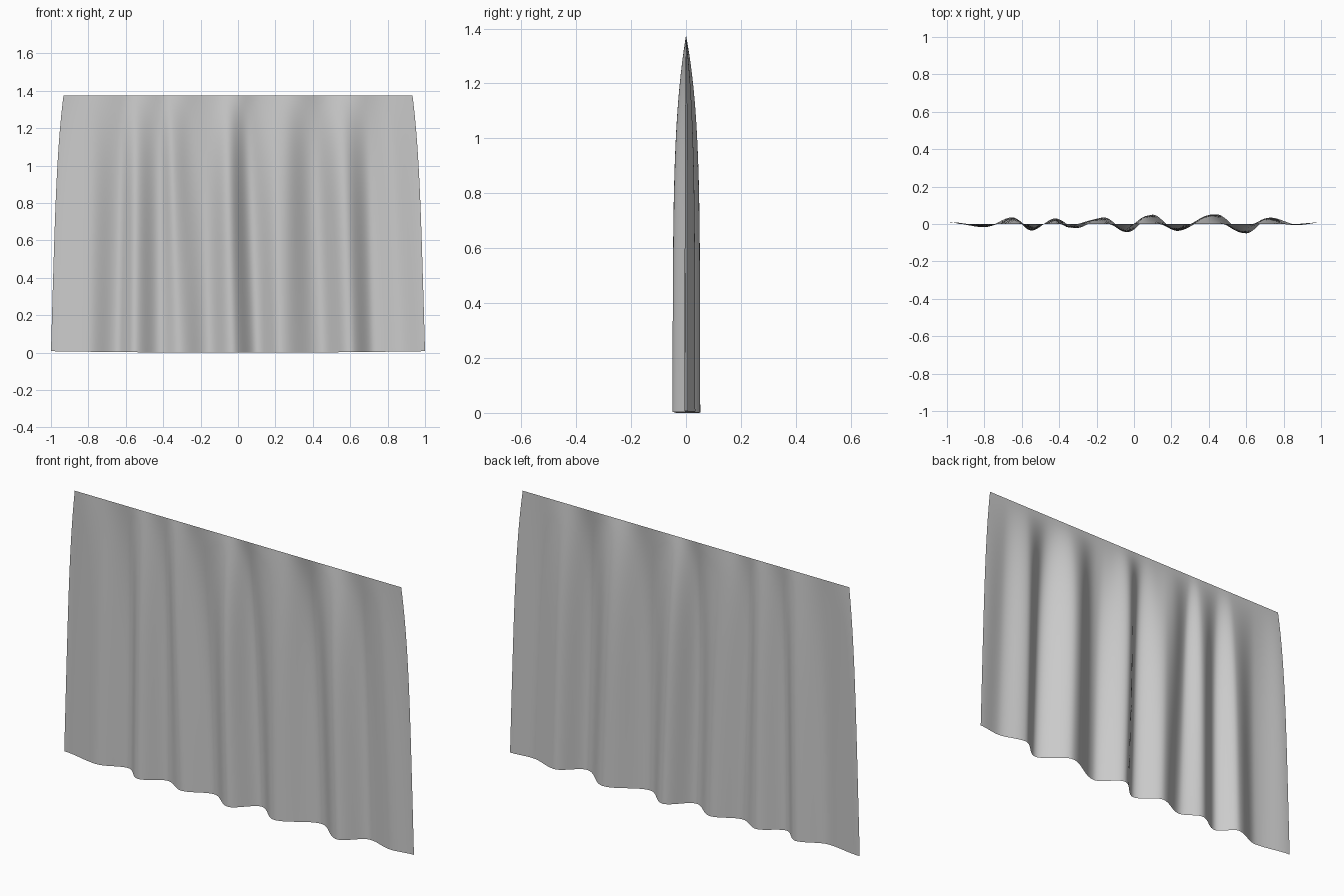
import bpy, bmesh, math

if "Cube" in bpy.data.objects:
    bpy.data.objects.remove(bpy.data.objects["Cube"])

HEIGHT = 1.375

# Fold crests and troughs: (x at hem, x near the top, depth y)
FOLDS = [(-1.0, -0.94, 0.010), (-0.80, -0.78, -0.017), (-0.65, -0.63, 0.036),
         (-0.55, -0.54, -0.035), (-0.42, -0.42, 0.030), (-0.31, -0.36, -0.022),
         (-0.16, -0.21, 0.035), (-0.03, -0.07, -0.042), (0.10, 0.06, 0.050),
         (0.23, 0.20, -0.037), (0.44, 0.40, 0.052), (0.60, 0.56, -0.050),
         (0.73, 0.70, 0.034), (0.88, 0.83, -0.005), (1.0, 0.94, 0.008)]


def fold_depth(x, t):
    """Smooth wave through the folds at height fraction t."""
    pts = [(a + (b - a) * t, y) for a, b, y in FOLDS]
    for (x0, y0), (x1, y1) in zip(pts, pts[1:]):
        if x <= x1:
            s = min(max((x - x0) / (x1 - x0), 0), 1)
            return y0 + (y1 - y0) * s * s * (3 - 2 * s)
    return pts[-1][1]


# Curtain sheet: pinched straight at the top, flaring into folds at the hem
bm = bmesh.new()
bmesh.ops.create_grid(bm, x_segments=160, y_segments=48, size=1)
for v in bm.verts:
    u, t = v.co.x, (v.co.y + 1) / 2
    half_width = 1.0 - 0.04 * t - 0.027 * t ** 5
    x = u * half_width
    gather = (1 - t ** 5) * (1 - 0.12 * t)
    # Small pleats that fade out below the gathered top
    pleat = 0.006 * math.sin(31 * u + 2 * math.sin(5 * u)) * t * (1 - t ** 8) * (1 - u ** 4)
    z = HEIGHT * t + 0.008 * abs(u) ** 2 * (1 - t)
    v.co = (x, fold_depth(x, t) * gather + pleat, z)

mesh = bpy.data.meshes.new("curtain")
bm.to_mesh(mesh)
bm.free()
mesh.shade_smooth()
curtain = bpy.data.objects.new("curtain", mesh)
bpy.context.collection.objects.link(curtain)
